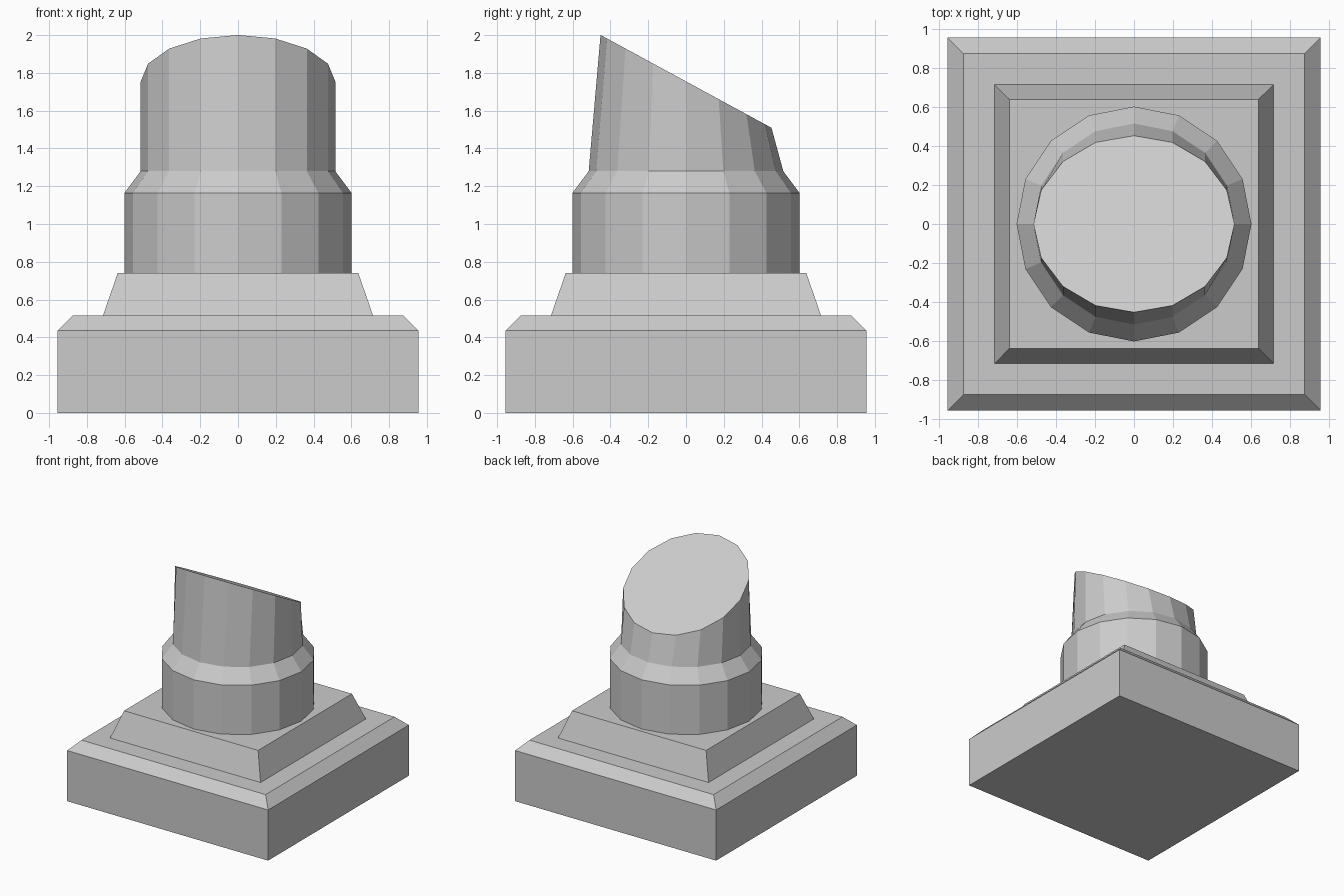
import bpy, bmesh
from math import sin, cos, pi, radians

if "Cube" in bpy.data.objects:
    bpy.data.objects.remove(bpy.data.objects["Cube"])


def loft(name, rings):
    """Skin a stack of equal-sided rings and cap both ends."""
    bm = bmesh.new()
    loops = [[bm.verts.new(p) for p in ring] for ring in rings]
    n = len(loops[0])
    for a, b in zip(loops, loops[1:]):
        for i in range(n):
            j = (i + 1) % n
            bm.faces.new((a[i], a[j], b[j], b[i]))
    bm.faces.new(loops[0][::-1])
    bm.faces.new(loops[-1])
    bmesh.ops.recalc_face_normals(bm, faces=bm.faces)
    mesh = bpy.data.meshes.new(name)
    bm.to_mesh(mesh)
    bm.free()
    obj = bpy.data.objects.new(name, mesh)
    bpy.context.collection.objects.link(obj)
    return obj


def square(h, z):
    return [(-h, -h, z), (h, -h, z), (h, h, z), (-h, h, z)]


def circle(r, z, tilt=0.0, n=16):
    """Ring of n points, tilted about the x axis."""
    t = radians(tilt)
    return [(r * cos(a), r * sin(a) * cos(t), z + r * sin(a) * sin(t))
            for a in (2 * pi * i / n for i in range(n))]


# Square foot block with chamfered upper edge
loft("base_block", [square(0.955, 0), square(0.955, 0.435), square(0.875, 0.515)])

# Tapered square plinth
loft("plinth", [square(0.715, 0.515), square(0.637, 0.74)])

# Round column: drum, sloped shoulder, and neck with a slanted cut top
loft("column", [circle(0.602, 0.74), circle(0.602, 1.163),
                circle(0.515, 1.28), circle(0.515, 1.755, -28.5)])
